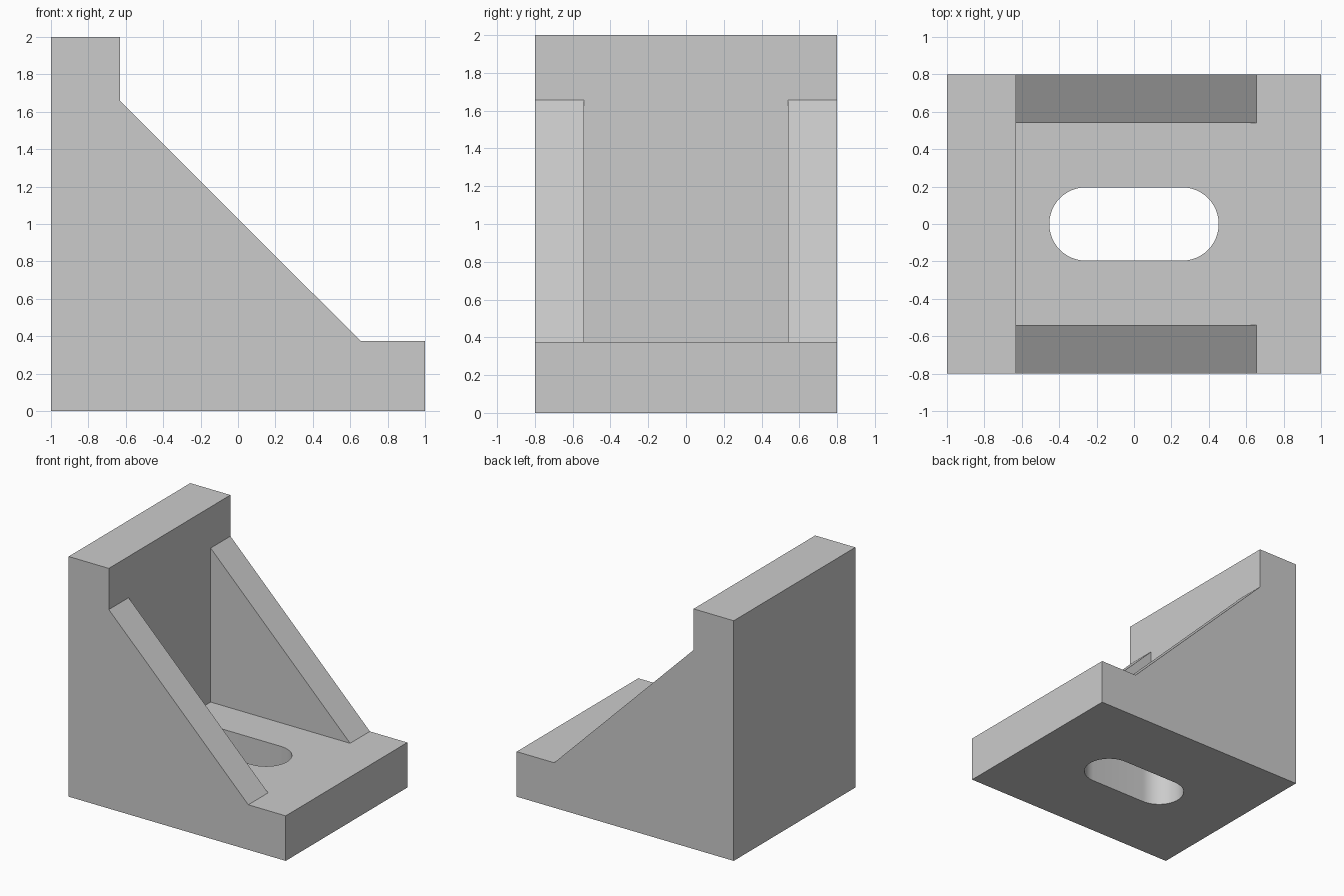
import bpy, bmesh, math
from mathutils import Vector

cube = bpy.data.objects.get("Cube")
if cube:
    bpy.data.objects.remove(cube, do_unlink=True)

HALF_DEPTH = 0.8
WALL_X = -0.63      # inner face of the upright wall
BASE_TOP = 0.375    # upper face of the base plate
RIB_INNER = 0.54    # inner face of each gusset rib

grey = bpy.data.materials.new("light_grey")
grey.use_nodes = True
colour = (0.6, 0.6, 0.6, 1)
grey.diffuse_color = colour
grey.node_tree.nodes["Principled BSDF"].inputs["Base Color"].default_value = colour


def prism(name, outline, sweep):
    """Extrude a closed outline along the sweep vector."""
    bm = bmesh.new()
    face = bm.faces.new([bm.verts.new(p) for p in outline])
    extruded = bmesh.ops.extrude_face_region(bm, geom=[face])["geom"]
    verts = [g for g in extruded if isinstance(g, bmesh.types.BMVert)]
    bmesh.ops.translate(bm, verts=verts, vec=Vector(sweep))
    bmesh.ops.recalc_face_normals(bm, faces=bm.faces)
    mesh = bpy.data.meshes.new(name)
    bm.to_mesh(mesh)
    bm.free()
    mesh.materials.append(grey)
    obj = bpy.data.objects.new(name, mesh)
    bpy.context.collection.objects.link(obj)
    return obj


def cut(target, cutter):
    """Subtract the cutter from the target and discard it."""
    cutter.hide_render = True
    mod = target.modifiers.new("cut", "BOOLEAN")
    mod.operation = "DIFFERENCE"
    mod.solver = "EXACT"
    mod.object = cutter
    bpy.ops.object.select_all(action="DESELECT")
    target.select_set(True)
    bpy.context.view_layer.objects.active = target
    bpy.ops.object.modifier_apply(modifier=mod.name)
    bpy.data.objects.remove(cutter, do_unlink=True)


# Side profile of wall, gusset slope and base
profile = [(-1, 0), (1, 0), (1, BASE_TOP), (0.655, BASE_TOP),
           (WALL_X, 1.657), (WALL_X, 2), (-1, 2)]
bracket = prism("angle_bracket", [(x, -HALF_DEPTH, z) for x, z in profile],
                (0, 2 * HALF_DEPTH, 0))

# Pocket between the two gusset ribs
pocket_profile = [(WALL_X, BASE_TOP), (1.2, BASE_TOP), (1.2, 2.2), (WALL_X, 2.2)]
cut(bracket, prism("pocket_cutter", [(x, -RIB_INNER, z) for x, z in pocket_profile],
                   (0, 2 * RIB_INNER, 0)))

# Rounded slot through the base plate
radius, centre, steps = 0.196, 0.257, 24
slot = []
for side, start in ((1, -math.pi / 2), (-1, math.pi / 2)):
    for i in range(steps + 1):
        a = start + math.pi * i / steps
        slot.append((side * centre + radius * math.cos(a), radius * math.sin(a), -0.1))
cut(bracket, prism("slot_cutter", slot, (0, 0, 0.7)))

# Merge coplanar faces, then smooth only the slot ends
bm = bmesh.new()
bm.from_mesh(bracket.data)
bmesh.ops.remove_doubles(bm, verts=bm.verts, dist=0.0001)
bmesh.ops.dissolve_limit(bm, angle_limit=math.radians(1), verts=bm.verts, edges=bm.edges)
bm.to_mesh(bracket.data)
bm.free()
bpy.ops.object.shade_smooth_by_angle(angle=math.radians(30))
